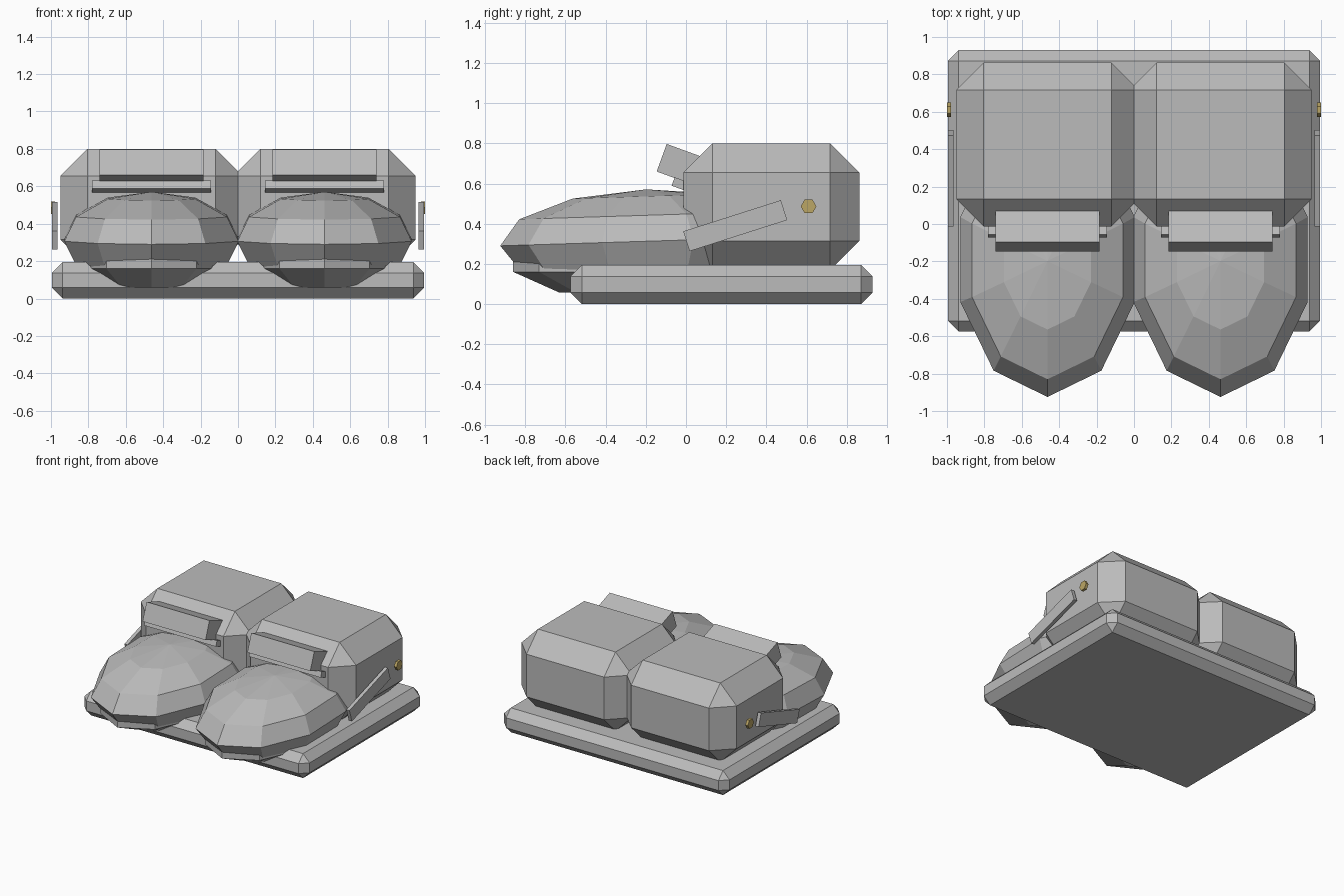
import bpy, bmesh
from math import sin, cos, pi, radians
from mathutils import Matrix, Vector

if "Cube" in bpy.data.objects:
    bpy.data.objects.remove(bpy.data.objects["Cube"], do_unlink=True)


def material(name, rgb):
    m = bpy.data.materials.new(name)
    m.use_nodes = True
    m.diffuse_color = (*rgb, 1)
    m.node_tree.nodes["Principled BSDF"].inputs["Base Color"].default_value = (*rgb, 1)
    return m


GREY = material("plain grey", (0.5, 0.5, 0.5))
GOLD = material("dull gold", (0.5, 0.38, 0.13))


def finish(bm, name, mat):
    bmesh.ops.recalc_face_normals(bm, faces=bm.faces)
    mesh = bpy.data.meshes.new(name)
    bm.to_mesh(mesh)
    bm.free()
    mesh.materials.append(mat)
    obj = bpy.data.objects.new(name, mesh)
    bpy.context.scene.collection.objects.link(obj)
    return obj


def box(name, centre, size, chamfer=0, tilt=0):
    """Box with optional single-step chamfer, tilted about x."""
    bm = bmesh.new()
    bmesh.ops.create_cube(bm, size=1)
    bmesh.ops.scale(bm, vec=size, verts=bm.verts)
    if chamfer:
        bmesh.ops.bevel(bm, geom=bm.edges[:], offset=chamfer, segments=1,
                        profile=0.5, affect='EDGES')
    bm.transform(Matrix.Translation(centre) @ Matrix.Rotation(radians(tilt), 4, 'X'))
    return finish(bm, name, GREY)


def loft(name, centre, radii, levels, sides=10, tilt=0):
    """Stack of elliptical rings given as (scale, height), with closed ends."""
    bm = bmesh.new()
    rings = []
    for scale, z in levels:
        if scale == 0:
            rings.append([bm.verts.new((0, 0, z))])
        else:
            rings.append([bm.verts.new((radii[0] * scale * sin(2 * pi * i / sides),
                                        -radii[1] * scale * cos(2 * pi * i / sides), z))
                          for i in range(sides)])
    for a, b in zip(rings, rings[1:]):
        for i in range(sides):
            j = (i + 1) % sides
            if len(a) == 1:
                bm.faces.new((a[0], b[j], b[i]))
            elif len(b) == 1:
                bm.faces.new((a[i], a[j], b[0]))
            else:
                bm.faces.new((a[i], a[j], b[j], b[i]))
    for end in (rings[0], rings[-1]):
        if len(end) > 1:
            bm.faces.new(end)
    bm.transform(Matrix.Translation(centre) @ Matrix.Rotation(radians(tilt), 4, 'X'))
    return finish(bm, name, GREY)


# Chamfered slab underneath
box("base_slab", (0, 0.177, 0.0975), (1.99, 1.505, 0.195), 0.058)

# Latitude levels of the rounded toe
LATS = [radians(a) for a in range(-90, 91, 30)]
DOME = [(0 if abs(sin(a)) > 0.99 else cos(a), 0.258 * sin(a)) for a in LATS]

for side, s in (("left", 1), ("right", -1)):
    x = 0.4625 * s
    # Heel block, toe dome and tapered sole
    box(side + "_block", (x, 0.425, 0.485), (0.975, 0.875, 0.63), 0.145)
    loft(side + "_toe", (x, -0.19, 0.313), (0.49, 0.735), DOME, tilt=1.8)
    loft(side + "_sole", (x, -0.19, 0), (0.41, 0.67),
         [(0.66, 0.058), (1, 0.16), (1, 0.25)])

    # Tilted plates on the front of the block
    box(side + "_upper_plate", (x, 0.02, 0.677), (0.556, 0.3, 0.146), tilt=-20)
    box(side + "_lower_plate", (x, 0.03, 0.576), (0.634, 0.2, 0.045), tilt=-20)

    # Outer strap and hexagonal bolt
    box(side + "_strap", (0.98 * s, 0.245, 0.39), (0.028, 0.51, 0.104), tilt=17.7)
    bm = bmesh.new()
    bmesh.ops.create_cone(bm, cap_ends=True, segments=6, radius1=0.039,
                          radius2=0.039, depth=0.022)
    bm.transform(Matrix.Translation((0.989 * s, 0.61, 0.486))
                 @ Matrix.Rotation(pi / 2, 4, 'Y'))
    finish(bm, side + "_bolt", GOLD)
